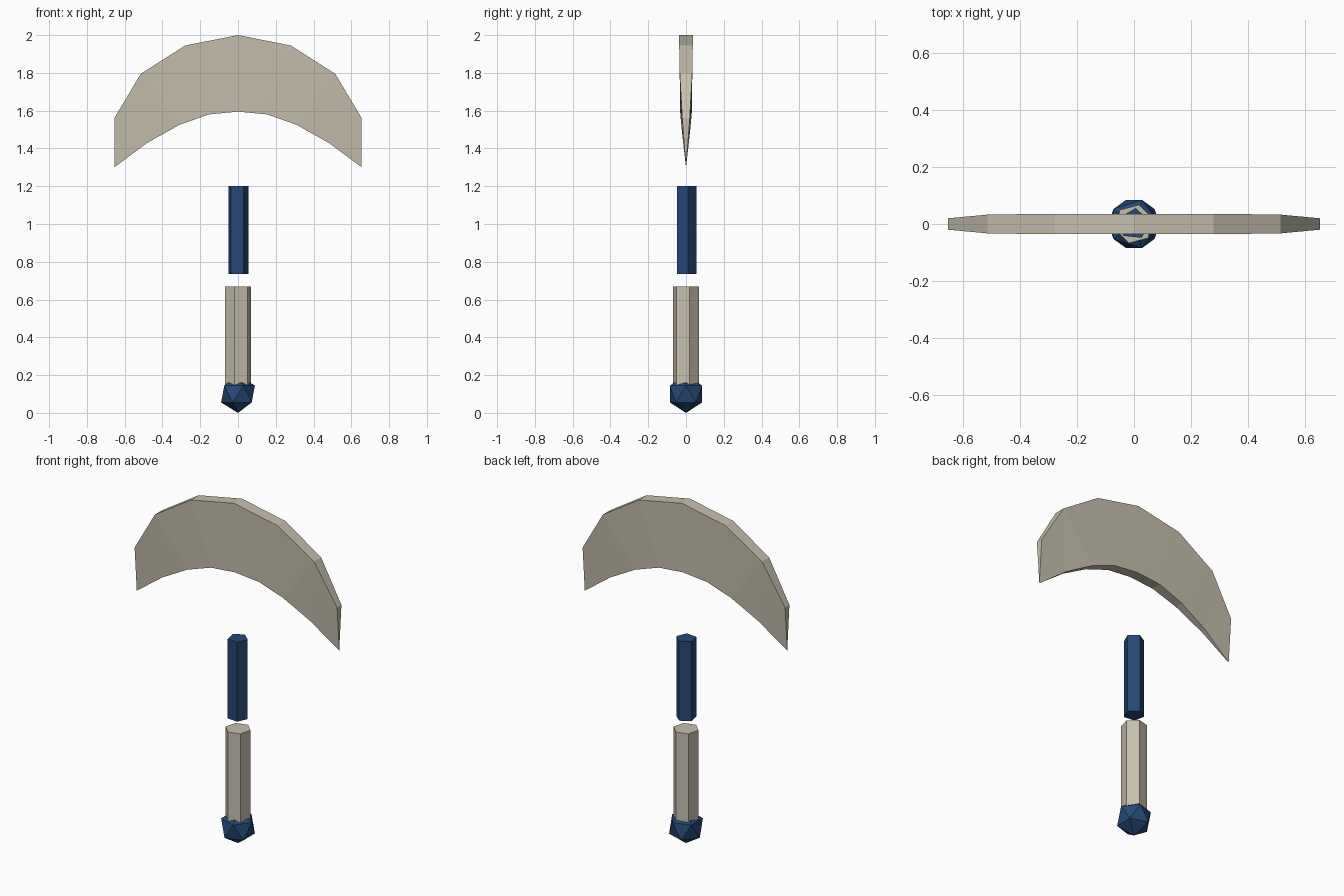
import bpy, bmesh
from math import cos, sin, tau, radians

cube = bpy.data.objects.get("Cube")
if cube:
    bpy.data.objects.remove(cube, do_unlink=True)


def material(name, rgb):
    m = bpy.data.materials.new(name)
    m.use_nodes = True
    m.diffuse_color = (*rgb, 1)
    bsdf = next(n for n in m.node_tree.nodes if n.type == 'BSDF_PRINCIPLED')
    bsdf.inputs["Base Color"].default_value = (*rgb, 1)
    return m


bone = material("pale bone", (0.56, 0.52, 0.42))
blue = material("deep blue", (0.018, 0.065, 0.19))


def finish(name, bm, mat):
    bmesh.ops.recalc_face_normals(bm, faces=bm.faces[:])
    mesh = bpy.data.meshes.new(name)
    bm.to_mesh(mesh)
    bm.free()
    mesh.materials.append(mat)
    ob = bpy.data.objects.new(name, mesh)
    bpy.context.collection.objects.link(ob)
    return ob


def prism(name, sides, radius, turn, z0, z1, mat):
    bm = bmesh.new()
    angles = [radians(turn) + tau * i / sides for i in range(sides)]
    low, high = ([bm.verts.new((radius * cos(a), radius * sin(a), z)) for a in angles]
                 for z in (z0, z1))
    bm.faces.new(low)
    bm.faces.new(high)
    for i in range(sides):
        j = (i + 1) % sides
        bm.faces.new((low[i], low[j], high[j], high[i]))
    return finish(name, bm, mat)


# Pommel: twenty-sided gem
bm = bmesh.new()
bmesh.ops.create_icosphere(bm, subdivisions=1, radius=0.1)
bmesh.ops.translate(bm, verts=bm.verts[:], vec=(0, 0, 0.1))
finish("pommel", bm, blue)

# Two handle sections with a gap between them
prism("lower_handle", 6, 0.07, 15, 0.12, 0.67, bone)
prism("upper_handle", 5, 0.056, 12, 0.735, 1.2, blue)

# Crescent blade: x, z, half thickness along each rim, centre to tip
outer = [(0, 2.0, 0.036), (0.28, 1.945, 0.036), (0.515, 1.795, 0.033), (0.655, 1.56, 0.02)]
inner = [(0, 1.595, 0.031), (0.155, 1.58, 0.03), (0.31, 1.525, 0.025),
         (0.48, 1.43, 0.015), (0.655, 1.3, 0)]

bm = bmesh.new()
for side in (1, -1):
    rims = {}
    for face in (1, -1):
        o, n = ([bm.verts.new((side * x, face * t, z)) for x, z, t in rim]
                for rim in (outer, inner))
        rims[face] = (o, n)
        # Broad face of the blade
        for f in ((o[0], o[1], n[1], n[0]), (o[1], o[2], n[2], n[1]),
                  (o[2], n[3], n[2]), (o[2], o[3], n[4], n[3])):
            bm.faces.new(f)
    # Rims and blunt end between the two broad faces
    for a, b in zip(rims[1], rims[-1]):
        for i in range(len(a) - 1):
            bm.faces.new((a[i], a[i + 1], b[i + 1], b[i]))
    (o1, n1), (o2, n2) = rims[1], rims[-1]
    bm.faces.new((o1[-1], n1[-1], n2[-1], o2[-1]))
bmesh.ops.remove_doubles(bm, verts=bm.verts[:], dist=0.0001)
finish("crescent_blade", bm, bone)
